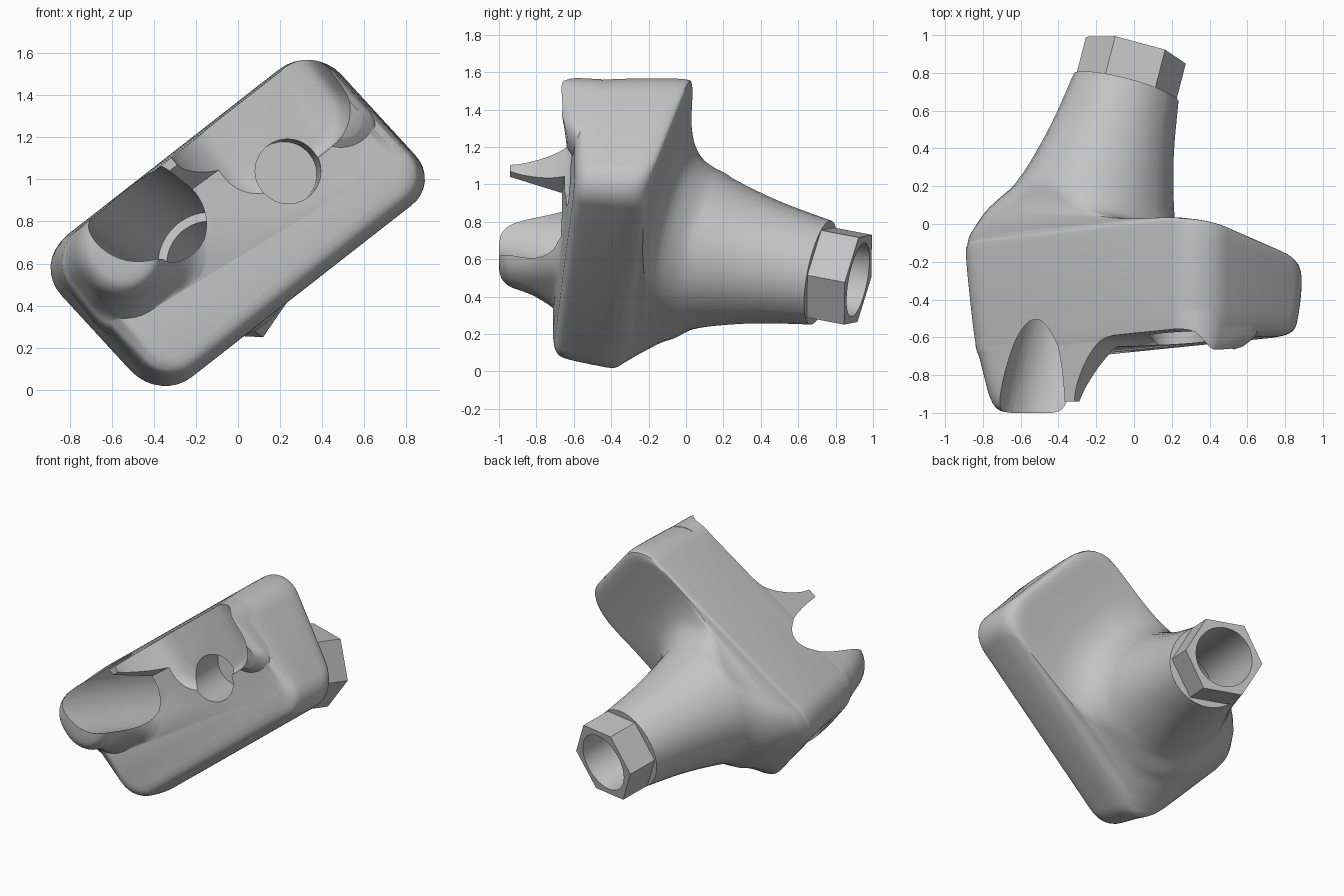
import bpy, bmesh, math
from mathutils import Vector

cube = bpy.data.objects.get("Cube")
if cube:
    bpy.data.objects.remove(cube, do_unlink=True)

# Slanted body directions seen from the front, and the line of the long bore
SLANT = math.radians(38)
ALONG = Vector((math.cos(SLANT), 0, math.sin(SLANT)))
ACROSS = Vector((-math.sin(SLANT), 0, math.cos(SLANT)))
BORE_END = Vector((0.01, 0.92, 0.49))
BORE_SLOPE = Vector((0.259, 1, -0.191))

grey = bpy.data.materials.new("plain grey")
grey.use_nodes = True
colour = (0.55, 0.55, 0.55, 1)
grey.diffuse_color = colour
grey.node_tree.nodes["Principled BSDF"].inputs["Base Color"].default_value = colour


def bore_point(y):
    return BORE_END + BORE_SLOPE * (y - BORE_END.y)


def skin(name, rings):
    """Close a row of equal rings into a solid."""
    bm = bmesh.new()
    rows = [[bm.verts.new(p) for p in ring] for ring in rings]
    count = len(rows[0])
    for low, high in zip(rows, rows[1:]):
        for i in range(count):
            j = (i + 1) % count
            bm.faces.new((low[i], low[j], high[j], high[i]))
    bm.faces.new(rows[0])
    bm.faces.new(rows[-1])
    bmesh.ops.recalc_face_normals(bm, faces=bm.faces)
    mesh = bpy.data.meshes.new(name)
    bm.to_mesh(mesh)
    bm.free()
    mesh.materials.append(grey)
    obj = bpy.data.objects.new(name, mesh)
    bpy.context.collection.objects.link(obj)
    return obj


def rounded_ring(section, steps=9):
    """Leaning rounded rectangle on a plane tilted by tilt_u and tilt_v."""
    y, tilt_u, tilt_v, lean, u0, u1, v0, v1, upper, lower = section
    limit = 0.485 * min(u1 - u0, v1 - v0)
    r, s = min(upper, limit), min(lower, limit)
    corners = [(u1 - r, v1 - r, r), (u0 + r, v1 - r, r),
               (u0 + s, v0 + s, s), (u1 - s, v0 + s, s)]
    ring = []
    for k, (cu, cv, radius) in enumerate(corners):
        for i in range(steps):
            a = (k + i / (steps - 1)) * math.pi / 2
            v = cv + radius * math.sin(a)
            u = cu + radius * math.cos(a) - lean * (v - 0.65)
            p = ALONG * u + ACROSS * v
            p.y = y + tilt_u * (u - 0.5) + tilt_v * (v - 0.65)
            ring.append(p)
    return ring


def smooth_sections(sections, steps=4):
    """Catmull-Rom blend between neighbouring sections."""
    padded = [sections[0]] + sections + [sections[-1]]
    result = []
    for a, b, c, d in zip(padded, padded[1:], padded[2:], padded[3:]):
        for i in range(steps):
            t = i / steps
            result.append([q + 0.5 * t * (r - p + t * (2 * p - 5 * q + 4 * r - s
                           + t * (3 * (q - r) + s - p)))
                           for p, q, r, s in zip(a, b, c, d)])
    return result + [sections[-1]]


def loft(name, sections):
    return skin(name, [rounded_ring(s) for s in smooth_sections(sections)])


def prism(name, start, end, radius, sides, turn=0.0):
    """Straight bar between two points."""
    direction = (end - start).normalized()
    right = direction.cross(Vector((0, 0, 1))).normalized()
    up = right.cross(direction)
    angles = [turn + math.tau * i / sides for i in range(sides)]
    return skin(name, [[p + (right * math.cos(a) + up * math.sin(a)) * radius
                        for a in angles] for p in (start, end)])


def neck_section(y, r):
    """Round section square to the bore."""
    centre = bore_point(y)
    centre.y = 0
    u, v = centre.dot(ALONG), centre.dot(ACROSS)
    tilt_u, tilt_v = -BORE_SLOPE.dot(ALONG), -BORE_SLOPE.dot(ACROSS)
    plane = y - tilt_u * (u - 0.5) - tilt_v * (v - 0.65)
    return (plane, tilt_u, tilt_v, 0, u - r, u + r, v - r, v + r, r, r)


# Body block flowing into the round neck
block = [
    (-0.655, 0.08, 0, 0.08, -0.22, 1.23, 0.29, 1.0, 0.14, 0.13),
    (-0.64, 0.08, 0, 0.08, -0.26, 1.28, 0.24, 1.05, 0.17, 0.15),
    (-0.59, 0.08, 0, 0.08, -0.3, 1.315, 0.21, 1.07, 0.2, 0.17),
    (-0.36, 0.08, 0.12, 0.08, -0.335, 1.325, 0.185, 1.08, 0.2, 0.17),
    (-0.19, 0.09, 0.3, 0.08, -0.365, 1.325, 0.185, 1.075, 0.2, 0.19),
    (-0.145, 0.09, 0.3, 0.08, -0.365, 1.29, 0.19, 1.07, 0.21, 0.25),
    (-0.12, 0.06, 0.3, 0.08, -0.355, 1.17, 0.2, 1.07, 0.22, 0.3),
    (-0.1, 0.02, 0.3, 0.07, -0.335, 1.0, 0.205, 1.07, 0.25, 0.34),
    (-0.07, -0.04, 0.31, 0.05, -0.31, 0.85, 0.21, 1.065, 0.3, 0.4),
    (-0.02, -0.08, 0.31, 0.02, -0.27, 0.74, 0.215, 1.06, 0.36, 0.42),
]
neck = [(0.1, 0.42), (0.18, 0.39), (0.34, 0.345), (0.5, 0.31), (0.72, 0.275)]
body = loft("bracket_body", block + [neck_section(y, r) for y, r in neck])

# Boss around the lower left side of the bore mouth
boss = loft("bore_boss", [(y, 0, 0, 0, u0, u1, v0, v1, 0.19, 0.2) for y, u0, u1, v0, v1 in (
    (-0.5, -0.34, 0.35, 0.47, 1.065),
    (-0.65, -0.325, 0.33, 0.49, 1.07),
    (-0.71, -0.3, 0.28, 0.56, 1.07),
    (-0.82, -0.265, 0.2, 0.62, 1.07),
    (-0.93, -0.23, 0.16, 0.65, 1.06),
    (-0.985, -0.18, 0.13, 0.69, 1.03),
    (-1.0, -0.11, 0.08, 0.74, 0.97))])

# Thin horn left standing on the upper side of the bore mouth
horn = loft("bore_horn", [(y, 0, 0, 0, 0.3, u1, v0, 1.065, 0.02, 0.02) for y, u1, v0 in (
    (-0.55, 0.75, 0.85), (-0.65, 0.7, 0.88), (-0.94, 0.44, 1.02))])

# Raised lip at the upper end, fading towards the lower side
lip = loft("end_lip", [(y, 0, tilt, 0.08, u0, u1, v0, v1, 0.18, 0.18)
                       for y, tilt, u0, u1, v0, v1 in (
    (-0.45, 0, 0.95, 1.315, 0.5, 1.07),
    (-0.57, -0.1, 1.0, 1.31, 0.52, 1.07),
    (-0.61, -0.2, 1.05, 1.3, 0.56, 1.065),
    (-0.64, -0.23, 1.1, 1.27, 0.62, 1.05))])

# Hexagonal end of the neck
nut = prism("hex_end", bore_point(0.62), bore_point(0.92), 0.274, 6, math.radians(-3))

# Cutters: shallow seat, stepped bore and blind hole
seat = loft("seat_cutter", [(y, tilt, 0, 0, u0, u1, 0.63 + inset, 1.5, 0.2, 0.2)
                            for y, tilt, u0, u1, inset in (
    (-1.2, 0, 0.42, 1.32, 0),
    (-0.94, 0, 0.43, 1.31, 0),
    (-0.82, 0.02, 0.46, 1.3, 0),
    (-0.71, 0.05, 0.52, 1.28, 0),
    (-0.63, 0.08, 0.6, 1.22, 0.01),
    (-0.605, 0.08, 0.69, 1.13, 0.04))])
wide_bore = prism("wide_bore_cutter", bore_point(-1.4), bore_point(0.32), 0.243, 64)
thin_bore = prism("thin_bore_cutter", bore_point(0.2), bore_point(1.1), 0.2, 64)
mouth = Vector((0.24, -0.64, 1.04))
inward = Vector((-0.063, 1, -0.049))
blind_hole = prism("blind_hole_cutter", mouth - inward * 0.3, mouth + inward * 0.33, 0.155, 48)

jobs = [(boss, "UNION"), (horn, "UNION"), (lip, "UNION"), (nut, "UNION"),
        (seat, "DIFFERENCE"), (wide_bore, "DIFFERENCE"),
        (thin_bore, "DIFFERENCE"), (blind_hole, "DIFFERENCE")]
bpy.context.view_layer.objects.active = body
body.select_set(True)
for tool, operation in jobs:
    tool.hide_render = True
    mod = body.modifiers.new(tool.name, "BOOLEAN")
    mod.operation = operation
    mod.solver = "EXACT"
    mod.object = tool
    bpy.ops.object.modifier_apply(modifier=mod.name)
    bpy.data.objects.remove(tool, do_unlink=True)

bpy.ops.object.shade_smooth_by_angle(angle=math.radians(35))
